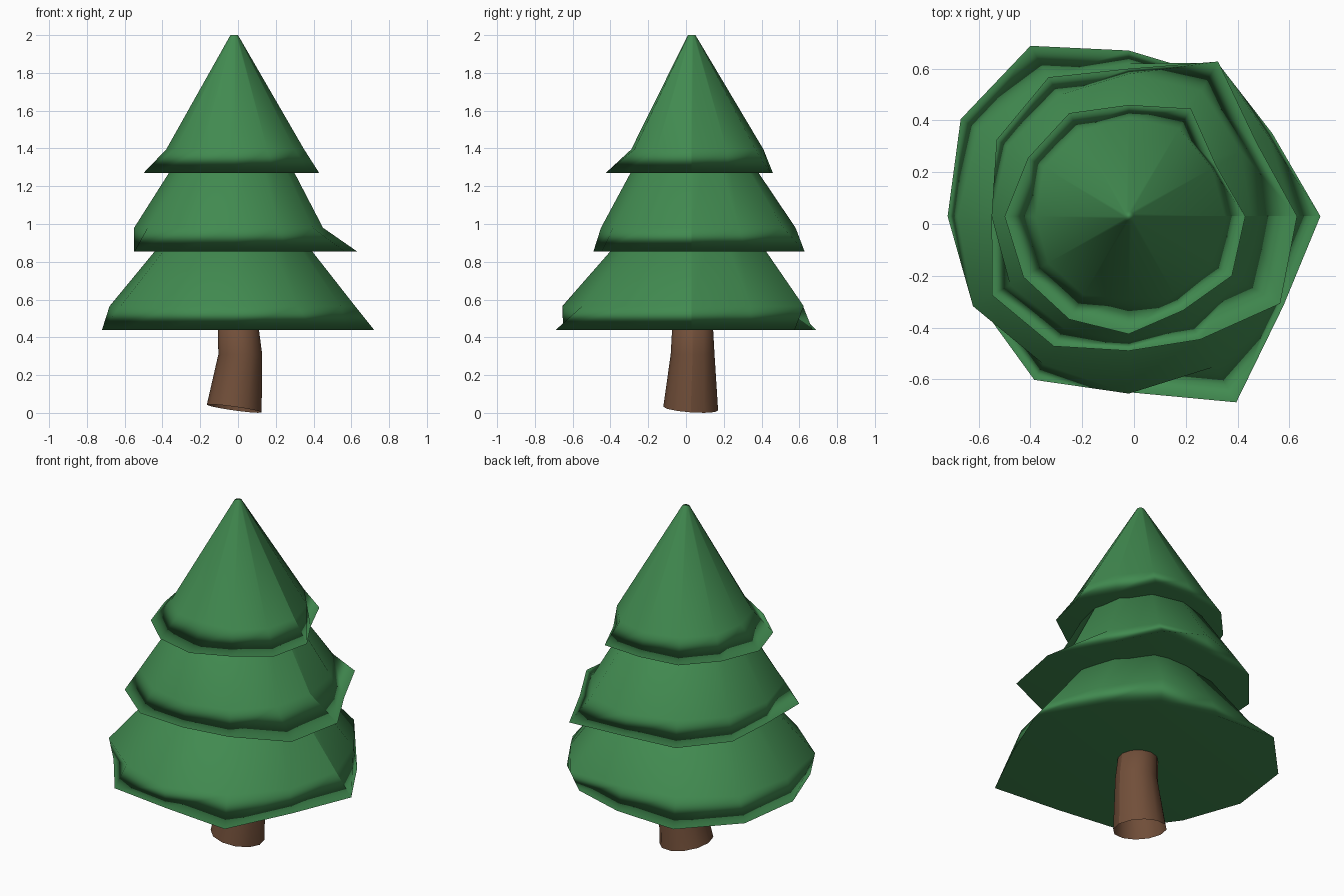
import bpy, bmesh
from math import sin, cos, pi

cube = bpy.data.objects.get("Cube")
if cube:
    bpy.data.objects.remove(cube, do_unlink=True)

SIDES = 12
CX, CY = -0.02, 0.03


def material(name, rgb):
    m = bpy.data.materials.new(name)
    m.use_nodes = True
    m.diffuse_color = (*rgb, 1)
    m.node_tree.nodes["Principled BSDF"].inputs["Base Color"].default_value = (*rgb, 1)
    return m


green = material("needle green", (0.053, 0.255, 0.08))
brown = material("bark brown", (0.165, 0.077, 0.041))


def ring(cx, cy, z, radii, tilt=(0, 0)):
    """One closed loop of points; radii is a number or one value per side."""
    if not isinstance(radii, list):
        radii = [radii] * SIDES
    pts = []
    for i, r in enumerate(radii):
        a = 2 * pi * i / SIDES
        x, y = r * cos(a), r * sin(a)
        pts.append((cx + x, cy + y, z - tilt[0] * x - tilt[1] * y))
    return pts


def loft(name, rings, mat, closed_foot):
    """Skin rings from bottom to top and cap them, smooth with one side seam."""
    bm = bmesh.new()
    loops = [[bm.verts.new(p) for p in r] for r in rings]
    for low, high in zip(loops, loops[1:]):
        for i in range(SIDES):
            j = (i + 1) % SIDES
            bm.faces.new((low[i], low[j], high[j], high[i]))
        bm.edges.get((low[0], high[0])).smooth = False
    if closed_foot:
        bm.faces.new(loops[0][::-1])
    bm.faces.new(loops[-1])
    for f in bm.faces:
        f.smooth = True
    mesh = bpy.data.meshes.new(name)
    bm.to_mesh(mesh)
    bm.free()
    mesh.materials.append(mat)
    obj = bpy.data.objects.new(name, mesh)
    bpy.context.collection.objects.link(obj)
    # Large caps pull the shading of the rims downward
    weighted = obj.modifiers.new("area_shading", "WEIGHTED_NORMAL")
    weighted.mode = "FACE_AREA"
    weighted.keep_sharp = True


def tier(name, rim_z, rim, shoulder, top_z, top_r):
    """Cone of branches: ragged rim, shoulder above it, narrow top."""
    loft(name, [ring(CX, CY, rim_z, rim),
                ring(CX, CY, rim_z + 0.125, shoulder),
                ring(CX, CY, top_z, top_r)], green, True)


# Branches
tier("lower_branches", 0.44,
     [.74, .64, .63, .64, .76, .75, .70, .67, .73, .68, .83, .69],
     [.64, .62, .685, .59, .62, .67, .66, .695, .66, .685, .67, .65], 1.05, 0.26)
tier("middle_branches", 0.855,
     [.65, .57, .69, .57, .62, .59, .53, .61, .58, .52, .55, .675],
     [.47, .50, .56, .55, .54, .54, .53, .53, .50, .48, .48, .48], 1.5, 0.2)
tier("upper_branches", 1.27,
     [.45, .39, .48, .43, .46, .45, .48, .47, .46, .455, .42, .46],
     [.37, .37, .39, .38, .38, .38, .36, .36, .35, .32, .35, .37], 2.0, 0.02)

# Bent trunk with a slanted, open foot
loft("trunk", [ring(-0.02, 0.025, 0.023, 0.145, (0.14, 0.07)),
               ring(0.012, 0.035, 0.31, 0.116),
               ring(-0.01, 0.035, 0.6, 0.1)], brown, False)
